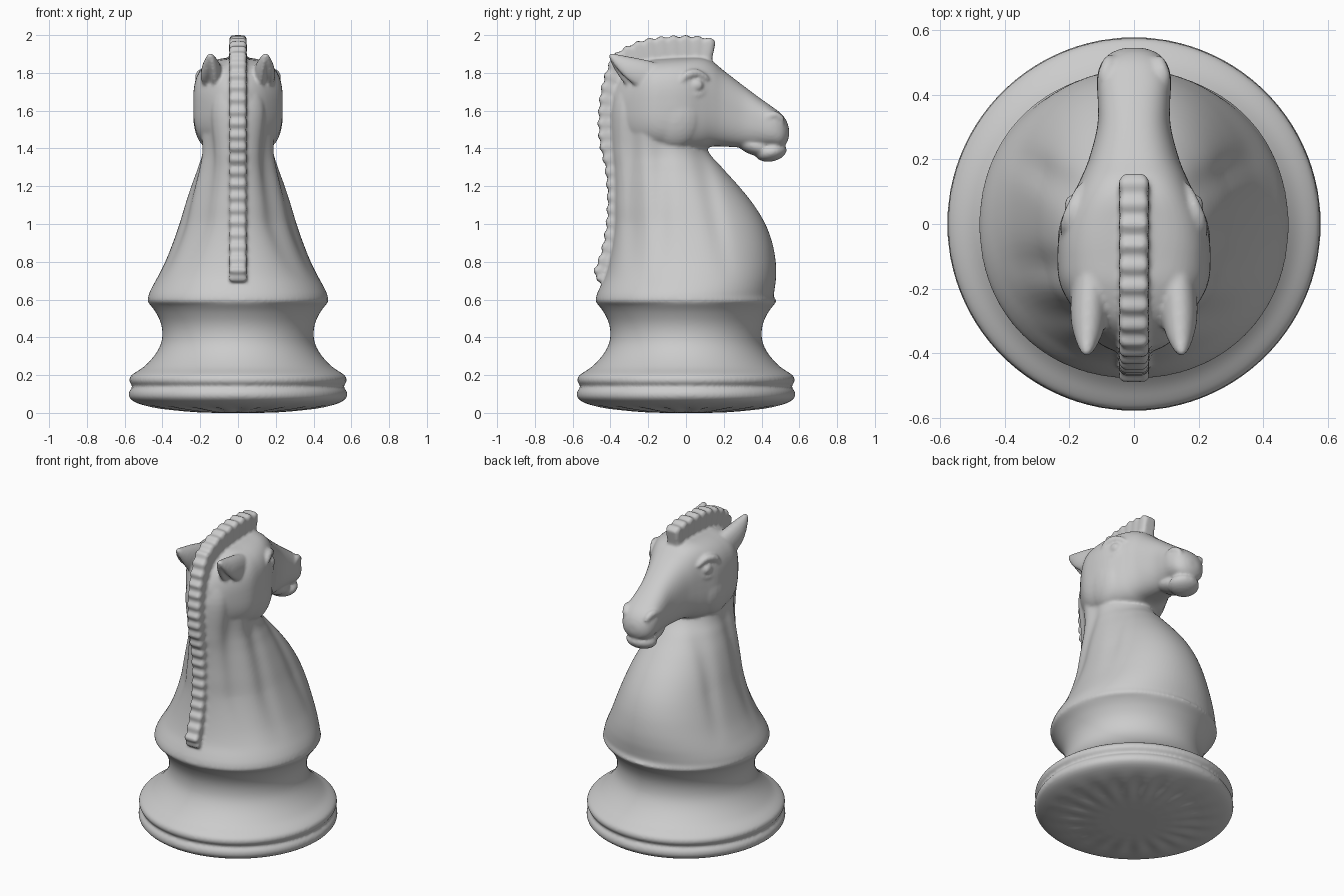
import bpy, bmesh, math
from mathutils import Vector, Matrix

if "Cube" in bpy.data.objects:
    bpy.data.objects.remove(bpy.data.objects["Cube"])


def spline(pts, steps):
    """Catmull-Rom interpolation through tuples of any length."""
    p = [Vector(pts[0])] + [Vector(q) for q in pts] + [Vector(pts[-1])]
    out = []
    for i in range(1, len(p) - 2):
        a, b, c, d = p[i - 1:i + 3]
        for s in range(steps):
            t = s / steps
            out.append(0.5 * (2 * b + (c - a) * t + (2 * a - 5 * b + 4 * c - d) * t * t
                              + (3 * b - a - 3 * c + d) * t ** 3))
    return out + [p[-2]]


def make(name, bm):
    bmesh.ops.recalc_face_normals(bm, faces=bm.faces)
    me = bpy.data.meshes.new(name)
    bm.to_mesh(me)
    bm.free()
    me.shade_smooth()
    ob = bpy.data.objects.new(name, me)
    bpy.context.collection.objects.link(ob)
    return ob


def loft(name, rings):
    bm = bmesh.new()
    vs = [[bm.verts.new(p) for p in r] for r in rings]
    n = len(vs[0])
    for a, b in zip(vs, vs[1:]):
        for i in range(n):
            bm.faces.new((a[i], a[(i + 1) % n], b[(i + 1) % n], b[i]))
    bm.faces.new(vs[0])
    bm.faces.new(vs[-1])
    return make(name, bm)


def oval(n, power):
    """Unit superellipse."""
    pts = []
    for i in range(n):
        c, s = math.cos(2 * math.pi * i / n), math.sin(2 * math.pi * i / n)
        pts.append((math.copysign(abs(c) ** (2 / power), c), math.copysign(abs(s) ** (2 / power), s)))
    return pts


def ball(name, loc, size, rot=0):
    bm = bmesh.new()
    m = (Matrix.Translation(loc) @ Matrix.Rotation(rot, 4, 'X')
         @ Matrix.Diagonal((*size, 1)))
    bmesh.ops.create_uvsphere(bm, u_segments=24, v_segments=16, radius=1, matrix=m)
    return make(name, bm)


def tube(name, pts, r):
    """Tapered tube along a path."""
    path, rings = spline(pts, 5), []
    for i, p in enumerate(path):
        t = (path[min(i + 1, len(path) - 1)] - path[max(i - 1, 0)]).normalized()
        q = t.to_track_quat('Z', 'Y')
        k = r * (0.35 + 0.65 * math.sin(math.pi * i / (len(path) - 1)))
        rings.append([p + q @ Vector((k * x, k * y, 0)) for x, y in oval(10, 2)])
    return loft(name, rings)


# Turned base with a faintly fluted underside
prof = [(0.02, 0.0), (0.22, 0.003), (0.42, 0.022), (0.53, 0.05), (0.574, 0.08), (0.575, 0.115),
        (0.555, 0.137), (0.557, 0.143), (0.575, 0.165), (0.572, 0.19), (0.55, 0.21), (0.50, 0.243),
        (0.445, 0.30), (0.41, 0.36), (0.40, 0.42), (0.41, 0.48), (0.44, 0.54), (0.477, 0.588),
        (0.465, 0.602), (0.40, 0.61)]
rings = []
for r, z in spline(prof, 3):
    flute = 0.005 * max(0, 1 - abs(r - 0.36) / 0.16) if z < 0.05 else 0
    rings.append([(r * x, r * y, max(0, z) + flute * (1 + math.cos(math.pi * i / 3)))
                  for i, (x, y) in enumerate(oval(120, 2))])
parts = [loft("turned_base", rings)]

# Neck and chest: z, back y, front y, half width
neck_rows = [(0.55, -0.42, 0.42, 0.42), (0.585, -0.474, 0.47, 0.474), (0.62, -0.474, 0.465, 0.474),
             (0.66, -0.458, 0.47, 0.458), (0.72, -0.43, 0.477, 0.425), (0.80, -0.408, 0.475, 0.385),
             (0.90, -0.39, 0.457, 0.345), (1.0, -0.38, 0.42, 0.31),
             (1.1, -0.38, 0.36, 0.28), (1.2, -0.38, 0.28, 0.248), (1.3, -0.385, 0.19, 0.215),
             (1.4, -0.395, 0.11, 0.195), (1.6, -0.40, 0.05, 0.205), (1.75, -0.36, 0.0, 0.185)]
rings = []
for z, yb, yf, w in spline(neck_rows, 5):
    ring = []
    for c, s in oval(96, 2.1):
        x, y = w * c, (yb + yf) / 2 + (yf - yb) / 2 * s
        fade = max(0, min(1, (z - 0.7) / 0.3))
        # soft muscle grooves running down the sides
        dip = sum(d * math.exp(-((y - y0) / 0.05) ** 2)
                  for y0, d in ((-0.29, 0.028), (-0.13, 0.014), (0.12 + 0.2 * (1.2 - z), 0.014)))
        x -= math.copysign(min(abs(x) * 0.5, dip * fade), x)
        ring.append((x, y, z))
    rings.append(ring)
parts.append(loft("neck", rings))

# Head: y, bottom z, top z, half width, squareness
head_rows = [(-0.38, 1.52, 1.72, 0.07, 2.2), (-0.31, 1.42, 1.82, 0.15, 2.4), (-0.2, 1.395, 1.865, 0.224, 2.9),
             (-0.1, 1.385, 1.875, 0.237, 3.1), (0, 1.385, 1.88, 0.226, 3.1), (0.08, 1.395, 1.88, 0.193, 3),
             (0.14, 1.41, 1.86, 0.165, 2.8), (0.2, 1.41, 1.812, 0.14, 2.6), (0.3, 1.405, 1.735, 0.114, 2.5),
             (0.38, 1.405, 1.675, 0.112, 2.4), (0.45, 1.405, 1.625, 0.115, 2.4), (0.50, 1.405, 1.588, 0.10, 2.4),
             (0.53, 1.425, 1.55, 0.07, 2.2), (0.545, 1.46, 1.51, 0.03, 2)]
rings = [[(w * c, y, (zb + zt) / 2 + (zt - zb) / 2 * s) for c, s in oval(64, k)]
         for y, zb, zt, w, k in spline(head_rows, 5)]
parts.append(loft("head", rings))

# Lower lip and chin
parts.append(ball("lower_lip", (0, 0.45, 1.381), (0.094, 0.084, 0.05), 0.2))
parts.append(ball("chin", (0, 0.37, 1.412), (0.085, 0.11, 0.05), -0.3))

for s in (-1, 1):
    # Cheek, eye, lids, nostril
    parts.append(ball("cheek", (s * 0.15, -0.06, 1.57), (0.087, 0.15, 0.17)))
    parts.append(ball("eye", (s * 0.186, 0.055, 1.735), (0.03, 0.038, 0.034)))
    parts.append(tube("upper_lid", [(s * 0.215, -0.03, 1.74), (s * 0.205, 0.0, 1.785),
                                    (s * 0.183, 0.06, 1.797), (s * 0.166, 0.12, 1.765)], 0.025))
    parts.append(tube("lower_lid", [(s * 0.213, -0.01, 1.71), (s * 0.2, 0.03, 1.685),
                                    (s * 0.18, 0.08, 1.69), (s * 0.166, 0.11, 1.73)], 0.018))
    parts.append(tube("nostril", [(s * 0.085, 0.43, 1.51), (s * 0.096, 0.425, 1.555), (s * 0.088, 0.465, 1.576),
                                  (s * 0.076, 0.505, 1.55), (s * 0.078, 0.50, 1.51)], 0.024))
    # Ear: cupped cone sweeping back and up
    rows = [(0.135, -0.17, 1.76, 0.055, 0.09), (0.138, -0.24, 1.78, 0.058, 0.088),
            (0.141, -0.30, 1.805, 0.054, 0.076), (0.143, -0.35, 1.84, 0.041, 0.052),
            (0.146, -0.39, 1.876, 0.023, 0.026), (0.147, -0.406, 1.895, 0.01, 0.01)]
    rings = []
    for i, (x, y, z, rx, rz) in enumerate(spline(rows, 4)):
        ring = []
        for j in range(32):
            a = 2 * math.pi * j / 32
            # hollow faces down, back and outward
            k = 1 - 0.65 * math.exp(-((a - math.radians(290)) / 0.5) ** 2) * min(1, i / 8)
            ring.append((s * (x + rx * k * math.cos(a)), y + 0.35 * rz * k * math.sin(a),
                         z + rz * k * math.sin(a)))
        rings.append(ring)
    parts.append(loft("ear", rings))

# Mane: scalloped crest following the back of the neck (y, z)
crest = [(-0.448, 0.675), (-0.492, 0.74), (-0.459, 0.84), (-0.43, 0.98), (-0.422, 1.15), (-0.435, 1.30),
         (-0.462, 1.42), (-0.47, 1.55), (-0.457, 1.70), (-0.424, 1.82), (-0.382, 1.90), (-0.29, 1.957),
         (-0.18, 1.989), (-0.03, 2.001), (0.08, 1.996), (0.16, 1.98)]
path = spline([(0, y, z) for y, z in crest], 24)
total = sum((b - a).length for a, b in zip(path, path[1:]))
rings, run = [], 0
for i, p in enumerate(path):
    a, b = path[max(i - 1, 0)], path[min(i + 1, len(path) - 1)]
    run += (p - a).length
    t = (b - a).normalized()
    inward = Vector((0, t.z, -t.y))
    u = run / total
    wave = 0.5 - 0.5 * math.cos(2 * math.pi * 28 * u)
    end = max(0.0, 1 - min(run, total - run) / 0.02)
    w = (0.044 + 0.003 * wave) * (1 - 0.2 * end * end)
    outer = p + inward * 0.013 * (1 - wave)
    depth = 0.05 + 0.075 * min(1, u * 6)
    mid, half = outer + inward * depth / 2, depth / 2
    rings.append([mid + inward * half * s + Vector((w * c, 0, 0)) for c, s in oval(28, 6)])
parts.append(loft("mane", rings))

# Fuse all carved parts into one continuous surface
bpy.ops.object.select_all(action='DESELECT')
for p in parts:
    p.select_set(True)
horse = parts[0]
bpy.context.view_layer.objects.active = horse
bpy.ops.object.join()
horse.name = "knight_piece"
m = horse.modifiers.new("fuse", 'REMESH')
m.mode, m.voxel_size, m.use_smooth_shade = 'VOXEL', 0.009, True
m = horse.modifiers.new("soften", 'SMOOTH')
m.factor, m.iterations = 0.5, 6
